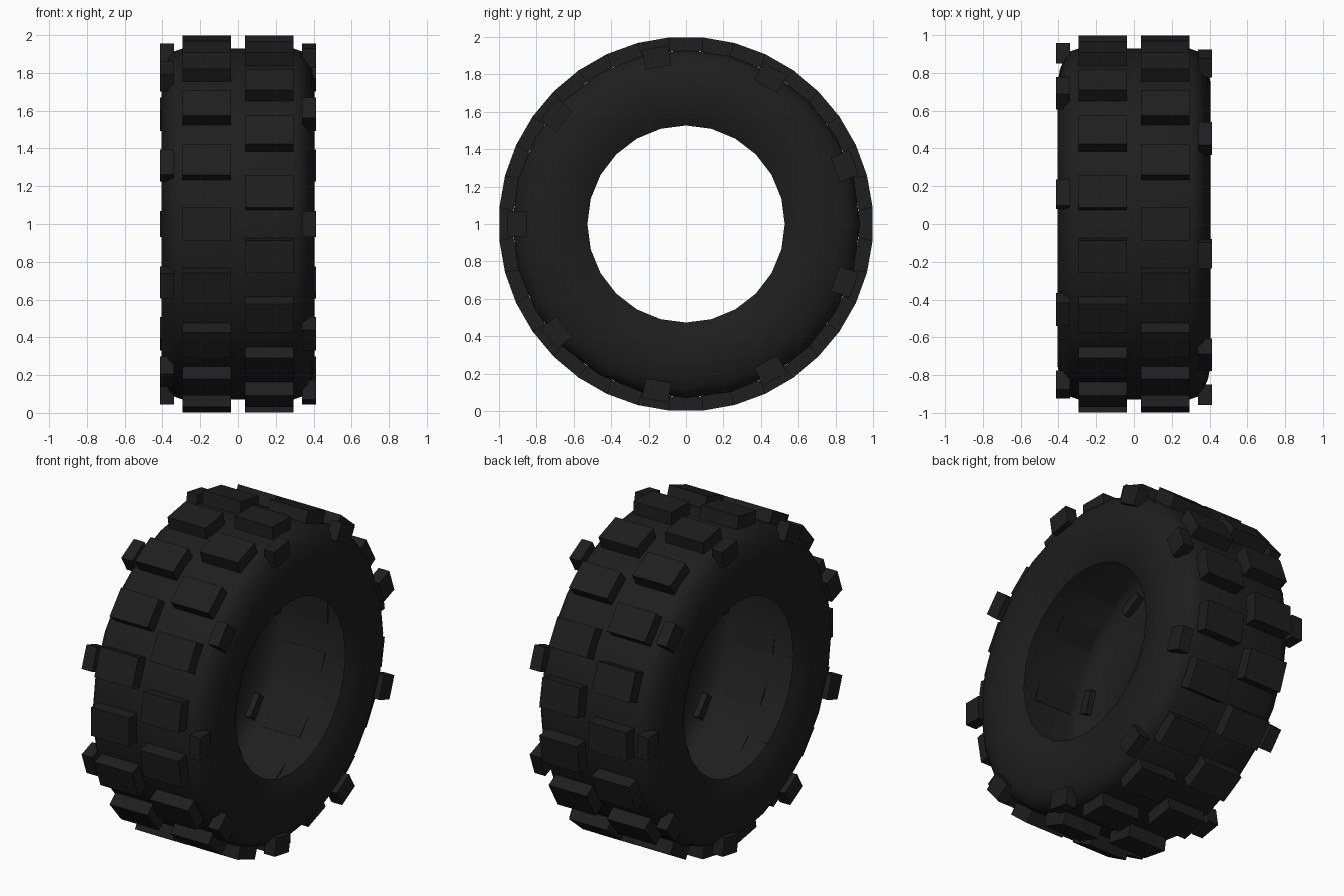
import bpy, bmesh
from math import cos, sin, radians, tau
from mathutils import Matrix, Vector

if "Cube" in bpy.data.objects:
    bpy.data.objects.remove(bpy.data.objects["Cube"])

CENTRE = Vector((0, 0, 1))
rubber = bpy.data.materials.new("black_rubber")
rubber.diffuse_color = (0.013, 0.013, 0.013, 1)
rubber.use_nodes = True
rubber.node_tree.nodes["Principled BSDF"].inputs["Base Color"].default_value = rubber.diffuse_color


def finish(bm, name):
    mesh = bpy.data.meshes.new(name)
    bm.to_mesh(mesh)
    bm.free()
    mesh.materials.append(rubber)
    obj = bpy.data.objects.new(name, mesh)
    bpy.context.collection.objects.link(obj)
    return obj


# Tyre carcass: open hollow shell, half profile (x, radius) mirrored and spun about x
half = [(0.355, 0.527), (0.385, 0.59), (0.402, 0.67), (0.405, 0.75), (0.392, 0.82),
        (0.367, 0.88), (0.335, 0.915), (0.29, 0.93)]
profile = half + [(-x, r) for x, r in reversed(half)]
SIDES = 24
bm = bmesh.new()
rings = []
for x, r in profile:
    rings.append([bm.verts.new((x, r * cos(tau * j / SIDES), 1 + r * sin(tau * j / SIDES)))
                  for j in range(SIDES)])
for a, b in zip(rings, rings[1:]):
    for j in range(SIDES):
        k = (j + 1) % SIDES
        bm.faces.new((a[j], b[j], b[k], a[k])).smooth = True
finish(bm, "tyre_carcass")


def block_ring(name, count, start, x_range, r_range, width):
    """Ring of boxes around the x axis, given x, radial and tangential extents."""
    x0, x1 = x_range
    r0, r1 = r_range
    bm = bmesh.new()
    for i in range(count):
        turn = Matrix.Rotation(radians(start + 360 * i / count), 4, 'X')
        place = (Matrix.Translation(CENTRE) @ turn
                 @ Matrix.Translation(((x0 + x1) / 2, (r0 + r1) / 2, 0))
                 @ Matrix.Diagonal((x1 - x0, r1 - r0, width, 1)))
        bmesh.ops.create_cube(bm, size=1, matrix=place)
    return finish(bm, name)


# Two staggered rows of tread blocks
block_ring("left_tread_blocks", 18, 0, (-0.295, -0.038), (0.921, 0.998), 0.175)
block_ring("right_tread_blocks", 18, 10, (0.038, 0.295), (0.921, 0.998), 0.175)

# Staggered shoulder lugs on each side
block_ring("left_shoulder_lugs", 9, 0, (-0.412, -0.34), (0.85, 0.957), 0.14)
block_ring("right_shoulder_lugs", 9, 20, (0.34, 0.412), (0.85, 0.957), 0.14)
